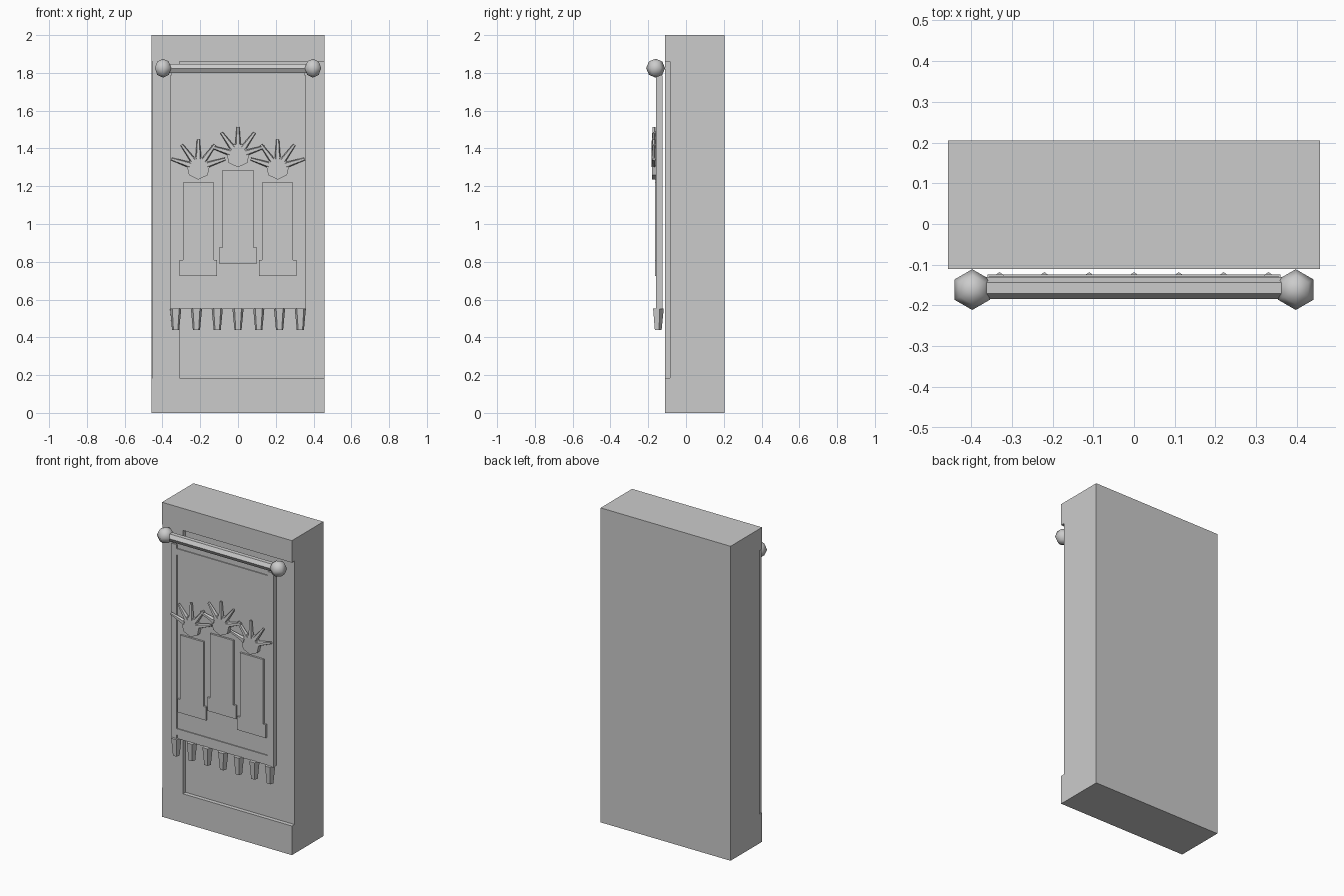
import bpy, bmesh, math
from mathutils import Matrix, Vector

if "Cube" in bpy.data.objects:
    bpy.data.objects.remove(bpy.data.objects["Cube"])


def finish(bm, name, smooth=False):
    bmesh.ops.recalc_face_normals(bm, faces=bm.faces)
    me = bpy.data.meshes.new(name)
    bm.to_mesh(me)
    bm.free()
    ob = bpy.data.objects.new(name, me)
    bpy.context.collection.objects.link(ob)
    if smooth:
        for p in me.polygons:
            p.use_smooth = True
    return ob


def prism(name, pts, y0, y1):
    """Extrude an x-z outline from y0 back to y1."""
    bm = bmesh.new()
    f = bm.faces.new([bm.verts.new((x, y0, z)) for x, z in pts])
    ext = bmesh.ops.extrude_face_region(bm, geom=[f])
    verts = [v for v in ext["geom"] if isinstance(v, bmesh.types.BMVert)]
    bmesh.ops.translate(bm, verts=verts, vec=(0, y1 - y0, 0))
    return finish(bm, name)


def box(name, x0, x1, y0, y1, z0, z1):
    return prism(name, [(x0, z0), (x1, z0), (x1, z1), (x0, z1)], y0, y1)


def cone(name, a, b, r1, r2, sides, roll=0):
    """Tapered bar from point a to point b."""
    a, b = Vector(a), Vector(b)
    d = b - a
    rot = Vector((0, 0, 1)).rotation_difference(d).to_matrix().to_4x4()
    m = Matrix.Translation((a + b) / 2) @ rot @ Matrix.Rotation(roll, 4, 'Z')
    bm = bmesh.new()
    bmesh.ops.create_cone(bm, cap_ends=True, segments=sides, radius1=r1,
                          radius2=r2, depth=d.length, matrix=m)
    return finish(bm, name)


# Stone slab, with raised rails and one left stile around the recess
H, F, R, B = 0.457, -0.111, -0.085, 0.205
bx = box("slab", -H, H, R, B, 0, 2)
box("bottom_rail", -H, H, F, R, 0, 0.185)
box("top_rail", -H, H, F, R, 1.86, 2)
box("left_stile", -0.452, -0.31, F, R, 0.185, 1.86)

# Hanging cloth and its border
box("cloth", -0.355, 0.355, -0.153, -0.128, 0.55, 1.805)
for s in (-1, 1):
    x0, x1 = sorted((s * 0.32, s * 0.36))
    box("side_border", x0, x1, -0.159, -0.124, 0.55, 1.785)
for z in (0.575, 1.72):
    box("cross_border", -0.32, 0.32, -0.159, -0.124, z, z + 0.04)

# Hanging rod with a faceted ball at each end
cone("rod", (-0.397, -0.157, 1.823), (0.397, -0.157, 1.823), 0.027, 0.027, 6)
for s in (-1, 1):
    bm = bmesh.new()
    bmesh.ops.create_uvsphere(bm, u_segments=6, v_segments=4, radius=0.05,
                              matrix=Matrix.Translation((s * 0.397, -0.161, 1.825)))
    finish(bm, "rod_ball", smooth=True)

# Tassels along the lower hem
for i in range(7):
    x = -0.33 + 0.11 * i
    cone("tassel", (x, -0.149, 0.44), (x, -0.149, 0.552), 0.02, 0.031, 5)

# Three pillars, each crowned by a disc with five rays
for cx, dz in ((-0.21, 0), (0, 0.065), (0.21, 0)):
    half = [(0.1, 0.725), (0.1, 0.81), (0.082, 0.81), (0.082, 1.22)]
    pts = half + [(-x, z) for x, z in reversed(half)]
    prism("pillar", [(cx + x, z + dz) for x, z in pts], -0.165, -0.15)
    cz = 1.298 + dz
    disc = [(cx + 0.063 * math.sin(k * math.tau / 7),
             cz - 0.063 * math.cos(k * math.tau / 7)) for k in range(7)]
    prism("crown_disc", disc, -0.179, -0.15)
    for k in range(5):
        t = math.radians(18 + 36 * k)
        c, s = math.cos(t), math.sin(t)
        cone("crown_ray", (cx + 0.045 * c, -0.17, cz + 0.045 * s),
             (cx + 0.15 * c, -0.17, cz + 0.15 * s), 0.017, 0.008, 5)
